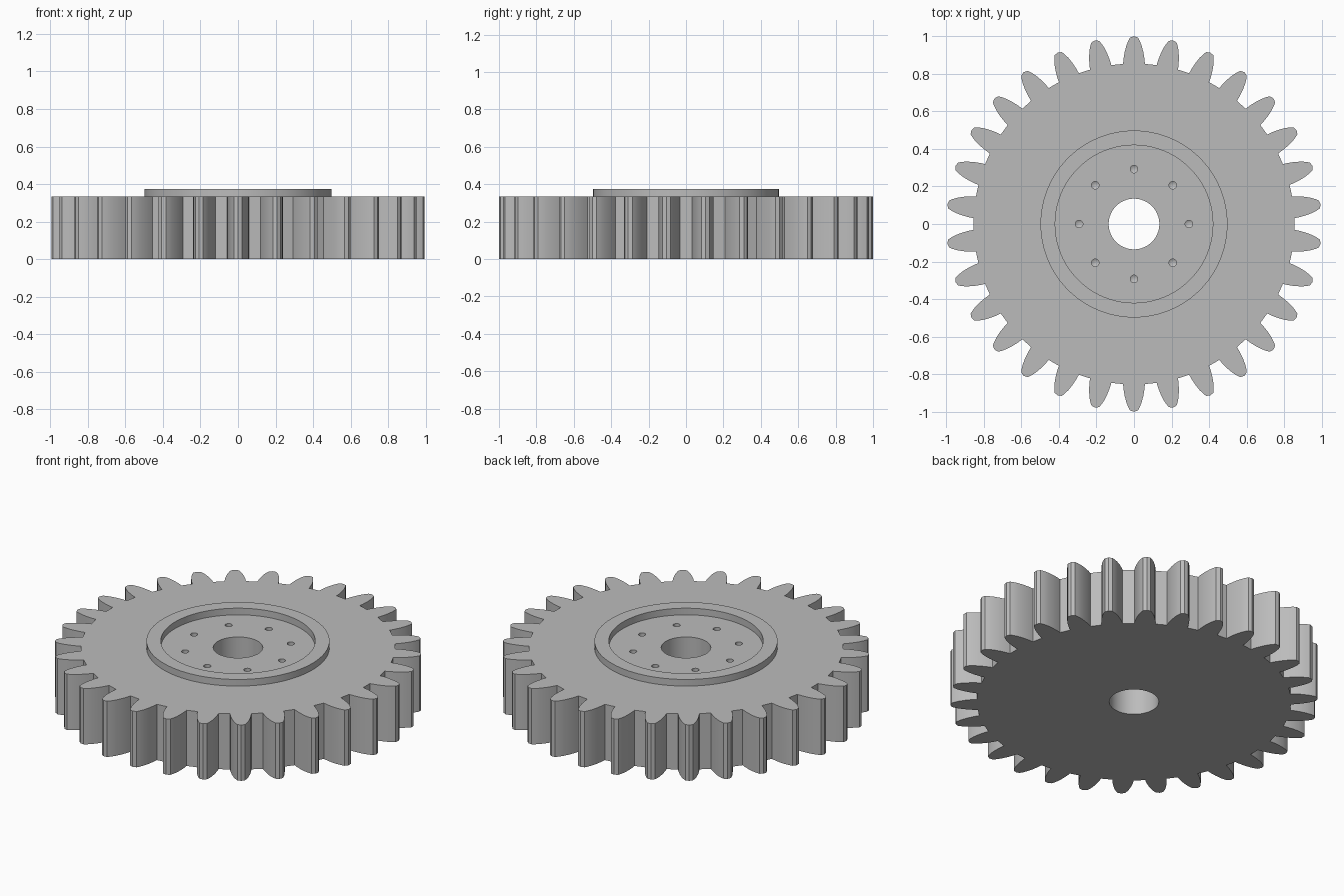
import bpy, bmesh
from math import sin, cos, pi, radians

cube = bpy.data.objects.get("Cube")
if cube:
    bpy.data.objects.remove(cube, do_unlink=True)

TEETH, HEIGHT = 30, 0.335

steel = bpy.data.materials.new("light grey steel")
steel.use_nodes = True
GREY = (0.5, 0.5, 0.5, 1)
steel.diffuse_color = GREY
steel.node_tree.nodes["Principled BSDF"].inputs["Base Color"].default_value = GREY


def make_object(name, bm):
    bmesh.ops.recalc_face_normals(bm, faces=bm.faces)
    mesh = bpy.data.meshes.new(name)
    bm.to_mesh(mesh)
    bm.free()
    obj = bpy.data.objects.new(name, mesh)
    bpy.context.collection.objects.link(obj)
    mesh.materials.append(steel)
    return obj


def lathe(name, profile, steps, x=0, y=0, closed=True):
    """Revolve (radius, z) points around a vertical axis."""
    bm = bmesh.new()
    verts = [bm.verts.new((r, 0, z)) for r, z in profile]
    pairs = list(zip(verts, verts[1:])) + ([(verts[-1], verts[0])] if closed else [])
    edges = [bm.edges.new(p) for p in pairs]
    bmesh.ops.spin(bm, geom=verts + edges, axis=(0, 0, 1), cent=(0, 0, 0),
                   angle=2 * pi, steps=steps, use_merge=True)
    bmesh.ops.remove_doubles(bm, verts=bm.verts, dist=1e-5)
    bmesh.ops.translate(bm, verts=bm.verts, vec=(x, y, 0))
    return make_object(name, bm)


def cut(target, cutter):
    cutter.hide_render = True
    mod = target.modifiers.new(cutter.name, 'BOOLEAN')
    mod.operation, mod.solver, mod.object = 'DIFFERENCE', 'EXACT', cutter
    bpy.context.view_layer.objects.active = target
    bpy.ops.object.modifier_apply(modifier=mod.name)
    bpy.data.objects.remove(cutter, do_unlink=True)


# Toothed wheel: one curved tooth flank (half width, radius), mirrored and repeated
flank = [(0.058, 0.853), (0.056, 0.88), (0.050, 0.915), (0.041, 0.95), (0.031, 0.975), (0.021, 0.993)]
tooth = [(-w, r) for w, r in flank] + [(0, 1.0)] + [(w, r) for w, r in reversed(flank)]
bm = bmesh.new()
outline = []
for i in range(TEETH):
    a = 2 * pi * i / TEETH
    outline += [bm.verts.new((x * cos(a) + y * sin(a), y * cos(a) - x * sin(a), 0)) for x, y in tooth]
base = bm.faces.new(outline)
top = bmesh.ops.extrude_face_region(bm, geom=[base], use_keep_orig=True)["geom"]
bmesh.ops.translate(bm, vec=(0, 0, HEIGHT), verts=[v for v in top if isinstance(v, bmesh.types.BMVert)])
wheel = make_object("gear_wheel", bm)

# Central bore and ring of blind drilled holes with conical bottoms
cut(wheel, lathe("bore_cutter", [(0, -0.1), (0.135, -0.1), (0.135, 0.5), (0, 0.5)], 64, closed=False))
drill = [(0, HEIGHT - 0.112), (0.02, HEIGHT - 0.1), (0.02, 0.4), (0, 0.4)]
for i in range(8):
    a = i * pi / 4
    cut(wheel, lathe("drill_cutter", drill, 20, 0.292 * cos(a), 0.292 * sin(a), closed=False))

# Raised hub rim
rim = lathe("hub_rim", [(0.42, HEIGHT - 0.01), (0.498, HEIGHT - 0.01), (0.498, 0.375), (0.42, 0.375)], 96)

# Smooth curved walls, keep sharp edges
for obj in (wheel, rim):
    bpy.ops.object.select_all(action='DESELECT')
    obj.select_set(True)
    bpy.context.view_layer.objects.active = obj
    bpy.ops.object.shade_smooth_by_angle(angle=radians(30))
